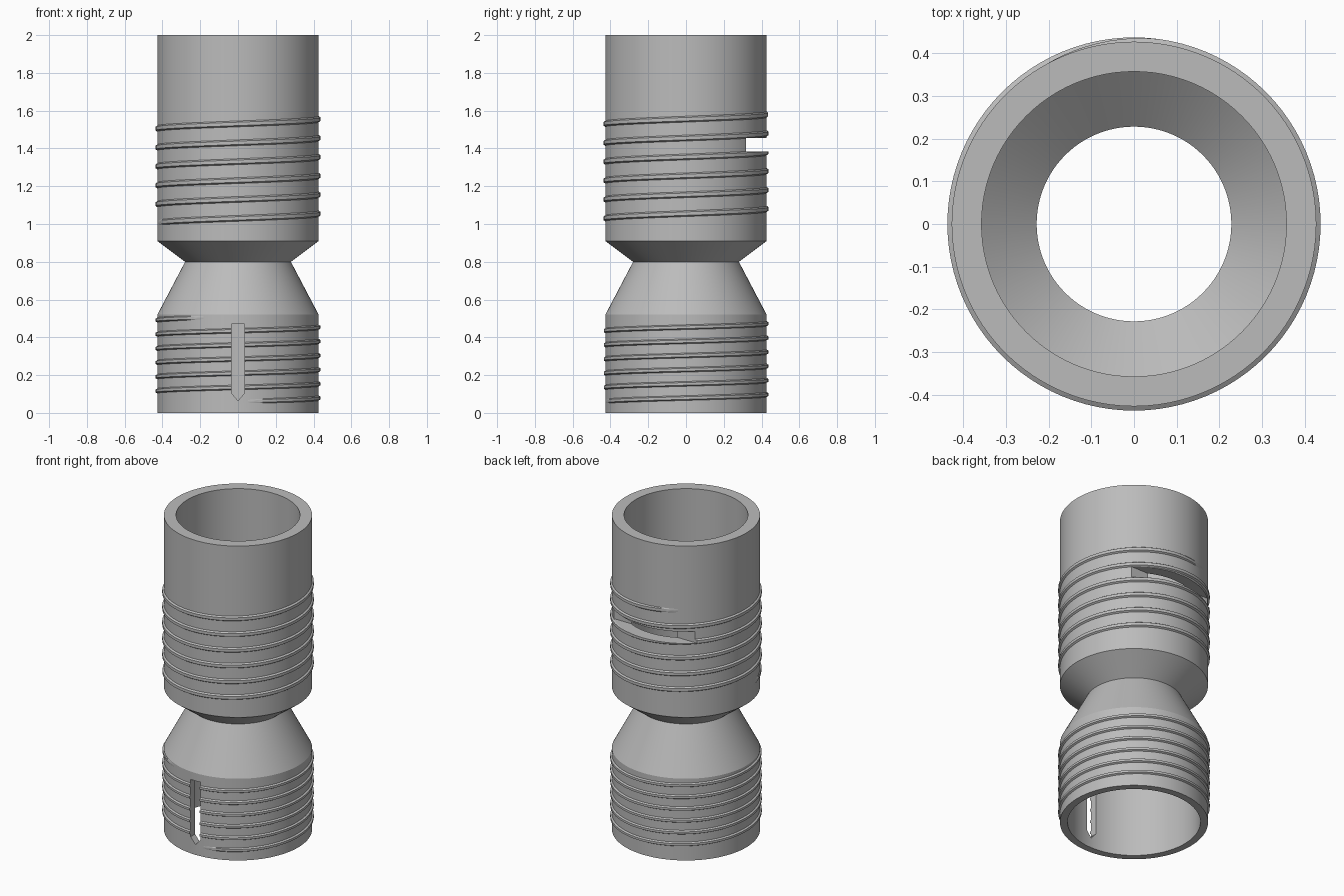
import bpy, bmesh
from math import pi, cos, sin, radians

if "Cube" in bpy.data.objects:
    bpy.data.objects.remove(bpy.data.objects["Cube"])

grey = bpy.data.materials.new("plain grey")
grey.use_nodes = True
colour = (0.5, 0.5, 0.5, 1)
grey.diffuse_color = colour
grey.node_tree.nodes["Principled BSDF"].inputs["Base Color"].default_value = colour

RADIUS = 0.427
SEGMENTS = 96


def finish(name, bm):
    bmesh.ops.recalc_face_normals(bm, faces=bm.faces)
    mesh = bpy.data.meshes.new(name)
    bm.to_mesh(mesh)
    bm.free()
    mesh.materials.append(grey)
    obj = bpy.data.objects.new(name, mesh)
    bpy.context.collection.objects.link(obj)
    return obj


def bridge(bm, a, b):
    n = len(a)
    for i in range(n):
        bm.faces.new((a[i], a[(i + 1) % n], b[(i + 1) % n], b[i]))


def lathe(name, profile):
    """Turn a closed (radius, z) profile around the z axis."""
    bm = bmesh.new()
    rings = []
    for s in range(SEGMENTS):
        a = 2 * pi * s / SEGMENTS
        rings.append([bm.verts.new((r * cos(a), r * sin(a), z)) for r, z in profile])
    for s in range(SEGMENTS):
        bridge(bm, rings[s], rings[(s + 1) % SEGMENTS])
    return finish(name, bm)


def thread(name, z0, pitch, start, turns, base, crest):
    """Helical ridge that fades out at both ends."""
    bm = bmesh.new()
    steps = int(turns * SEGMENTS)
    sections = []
    for s in range(steps + 1):
        t = s / SEGMENTS
        a = radians(start) + 2 * pi * t
        z = z0 + pitch * t
        fade = min(1, t / 0.12, (turns - t) / 0.12)
        top = RADIUS - 0.002 + 0.012 * max(fade, 0)
        section = ((RADIUS - 0.015, -base), (RADIUS - 0.002, -base), (top, -crest),
                   (top, crest), (RADIUS - 0.002, base), (RADIUS - 0.015, base))
        sections.append([bm.verts.new((r * cos(a), r * sin(a), z + dz)) for r, dz in section])
    for a, b in zip(sections, sections[1:]):
        bridge(bm, a, b)
    bm.faces.new(sections[0])
    bm.faces.new(sections[-1])
    return finish(name, bm)


def prism(name, outline, y0, y1):
    """Extrude an (x, z) outline along y."""
    bm = bmesh.new()
    a, b = [[bm.verts.new((x, y, z)) for x, z in outline] for y in (y0, y1)]
    bridge(bm, a, b)
    bm.faces.new(a)
    bm.faces.new(b)
    obj = finish(name, bm)
    obj.hide_render = True
    return obj


def cut(obj, cutter):
    mod = obj.modifiers.new("slot", 'BOOLEAN')
    mod.operation = 'DIFFERENCE'
    mod.solver = 'EXACT'
    mod.object = cutter
    bpy.context.view_layer.objects.active = obj
    bpy.ops.object.modifier_apply(modifier=mod.name)


# Hollow body with a narrow waist
body = lathe("tube_body", [
    (RADIUS, 0), (RADIUS, 0.52), (0.28, 0.8), (RADIUS, 0.91), (RADIUS, 2),
    (0.357, 2), (0.357, 0.92), (0.228, 0.81), (0.228, 0.79), (0.383, 0.5), (0.383, 0)])

# Screw threads
upper = thread("upper_thread", 1.005, 0.1, -180, 5.85, 0.017, 0.009)
lower = thread("lower_thread", 0.06, 0.075, -90, 5.95, 0.014, 0.007)

# Front keyhole slot with a pointed foot, and rear cross slot
front_cutter = prism("front_slot_cutter", [
    (-0.035, 0.47), (-0.035, 0.105), (0, 0.065), (0.035, 0.105), (0.035, 0.47)], -0.6, -0.3)
rear_cutter = prism("rear_slot_cutter", [
    (-0.6, 1.385), (0.6, 1.385), (0.6, 1.455), (-0.6, 1.455)], 0.318, 0.6)
for obj, cutters in ((body, (front_cutter, rear_cutter)),
                     (upper, (rear_cutter,)), (lower, (front_cutter,))):
    for cutter in cutters:
        cut(obj, cutter)
for cutter in (front_cutter, rear_cutter):
    bpy.data.objects.remove(cutter)

# Smooth walls, crisp edges
bpy.ops.object.select_all(action='DESELECT')
for obj in (body, upper, lower):
    obj.select_set(True)
bpy.context.view_layer.objects.active = body
bpy.ops.object.shade_smooth_by_angle(angle=radians(25))
